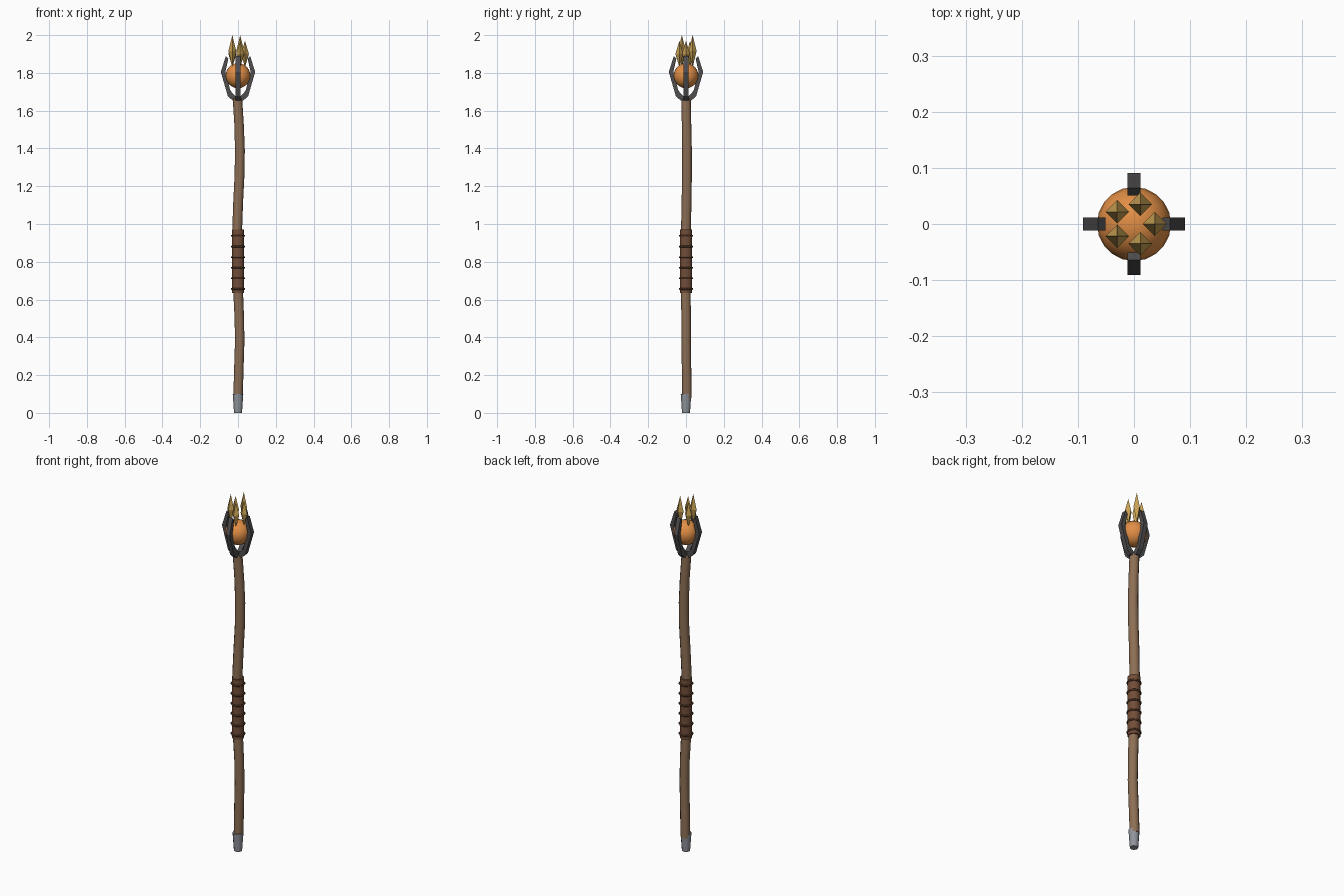
import bpy, bmesh, math
from mathutils import Matrix, Vector

if "Cube" in bpy.data.objects:
    bpy.data.objects.remove(bpy.data.objects["Cube"])


def material(name, rgb):
    m = bpy.data.materials.new(name)
    m.diffuse_color = (*rgb, 1)
    m.use_nodes = True
    m.node_tree.nodes["Principled BSDF"].inputs["Base Color"].default_value = m.diffuse_color
    return m


WOOD = material("wood", (0.27, 0.16, 0.09))
LEATHER = material("leather", (0.17, 0.075, 0.04))
CORD = material("cord", (0.09, 0.04, 0.02))
IRON = material("dark_iron", (0.08, 0.075, 0.075))
STEEL = material("steel", (0.28, 0.30, 0.33))
AMBER = material("amber", (0.75, 0.27, 0.06))
GOLD = material("gold", (0.58, 0.36, 0.09))


def finish(name, bm, mat, smooth=False):
    bmesh.ops.recalc_face_normals(bm, faces=bm.faces[:])
    me = bpy.data.meshes.new(name)
    bm.to_mesh(me)
    bm.free()
    me.materials.append(mat)
    ob = bpy.data.objects.new(name, me)
    bpy.context.collection.objects.link(ob)
    if smooth:
        bpy.ops.object.select_all(action='DESELECT')
        ob.select_set(True)
        bpy.context.view_layer.objects.active = ob
        bpy.ops.object.shade_smooth_by_angle(angle=math.radians(40))
    return ob


def tube(name, sections, sides, mat, smooth=True):
    """Loft circles given as (x, y, z, radius), capped at both ends."""
    bm = bmesh.new()
    rings = []
    for x, y, z, r in sections:
        rings.append([bm.verts.new((x + r * math.cos(a), y + r * math.sin(a), z))
                      for a in (2 * math.pi * i / sides for i in range(sides))])
    for lo, hi in zip(rings, rings[1:]):
        for i in range(sides):
            j = (i + 1) % sides
            bm.faces.new((lo[i], lo[j], hi[j], hi[i]))
    bm.faces.new(rings[0])
    bm.faces.new(rings[-1])
    return finish(name, bm, mat, smooth)


# Crooked wooden shaft
tube("shaft", [
    (0.000, 0.005, 0.08, 0.025), (0.004, 0.003, 0.22, 0.025),
    (0.009, 0.001, 0.38, 0.025), (0.007, 0.001, 0.50, 0.025),
    (0.000, -0.002, 0.66, 0.026), (-0.005, -0.002, 0.82, 0.026),
    (-0.004, 0.000, 0.98, 0.026), (0.001, 0.003, 1.12, 0.026),
    (0.008, 0.005, 1.26, 0.026), (0.010, 0.005, 1.39, 0.026),
    (0.006, 0.003, 1.52, 0.025), (-0.003, 0.000, 1.665, 0.025)], 12, WOOD)

# Metal foot
tube("foot_cap", [(0, 0, 0, 0.021), (0, 0, 0.10, 0.028)], 12, STEEL)

# Leather grip with cord rings
tube("grip", [(0, 0, 0.635, 0.032), (0, 0, 0.97, 0.032)], 14, LEATHER)
for i in range(6):
    bpy.ops.mesh.primitive_torus_add(location=(0, 0, 0.656 + 0.0562 * i),
                                     major_radius=0.033, minor_radius=0.005,
                                     major_segments=16, minor_segments=6)
    ring = bpy.context.object
    ring.name = f"grip_ring_{i + 1}"
    ring.data.materials.append(CORD)
    bpy.ops.object.shade_smooth_by_angle(angle=math.radians(61))

# Orb
bm = bmesh.new()
bmesh.ops.create_uvsphere(bm, u_segments=20, v_segments=12, radius=0.066,
                          matrix=Matrix.Translation((0, 0, 1.785)))
finish("orb", bm, AMBER, True)

# Four claws holding the orb: a bent profile given thickness
CLAW = [(0.010, 1.655), (0.030, 1.655), (0.054, 1.678), (0.091, 1.805),
        (0.064, 1.890), (0.051, 1.875), (0.067, 1.805), (0.040, 1.705),
        (0.010, 1.672)]
for k in range(4):
    bm = bmesh.new()
    face = bm.faces.new([bm.verts.new((r, -0.012, z)) for r, z in CLAW])
    ext = bmesh.ops.extrude_face_region(bm, geom=[face])
    moved = [v for v in ext["geom"] if isinstance(v, bmesh.types.BMVert)]
    bmesh.ops.translate(bm, verts=moved, vec=Vector((0, 0.024, 0)))
    bmesh.ops.rotate(bm, verts=bm.verts[:], cent=(0, 0, 0),
                     matrix=Matrix.Rotation(k * math.pi / 2, 3, 'Z'))
    finish(f"claw_{k + 1}", bm, IRON)

# Crown of five four-sided crystals, alternating in height
for k in range(5):
    a = 2 * math.pi * k / 5
    x, y = 0.037 * math.cos(a), 0.037 * math.sin(a)
    top = 2.0 if k % 2 else 1.97
    bottom = 1.83
    mid = (top + bottom) / 2
    bm = bmesh.new()
    girdle = [bm.verts.new((x + 0.021 * math.cos(t), y + 0.021 * math.sin(t), mid))
              for t in (i * math.pi / 2 for i in range(4))]
    for z in (top, bottom):
        tip = bm.verts.new((x, y, z))
        for i in range(4):
            bm.faces.new((girdle[i], girdle[(i + 1) % 4], tip))
    finish(f"crystal_{k + 1}", bm, GOLD)
